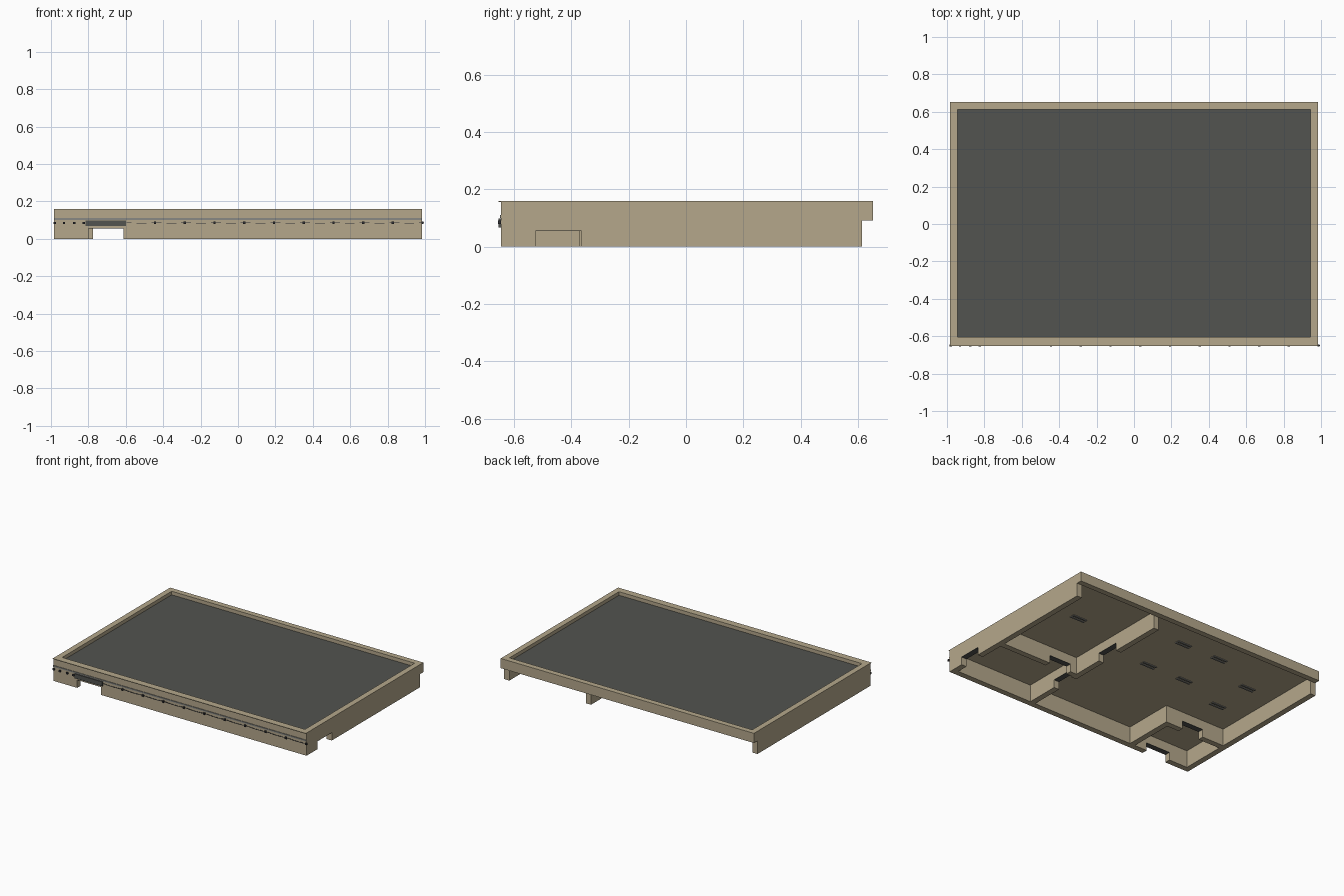
import bpy, math

if "Cube" in bpy.data.objects:
    bpy.data.objects.remove(bpy.data.objects["Cube"])


def mat(name, col):
    m = bpy.data.materials.new(name)
    m.diffuse_color = (*col, 1)
    m.use_nodes = True
    m.node_tree.nodes["Principled BSDF"].inputs["Base Color"].default_value = m.diffuse_color
    return m


TAN = mat("tan plaster", (0.46, 0.39, 0.26))
SLATE = mat("dark slate", (0.085, 0.088, 0.08))
GREY = mat("mid grey", (0.25, 0.25, 0.23))
BLACK = mat("near black", (0.03, 0.03, 0.035))


def boxes(name, spans, material):
    """One object made of several boxes, each (x0, x1, y0, y1, z0, z1)."""
    verts, faces = [], []
    for x0, x1, y0, y1, z0, z1 in spans:
        b = len(verts)
        verts += [(x, y, z) for z in (z0, z1)
                  for x, y in ((x0, y0), (x1, y0), (x1, y1), (x0, y1))]
        faces += [[b + i for i in f] for f in (
            (3, 2, 1, 0), (4, 5, 6, 7), (0, 1, 5, 4),
            (1, 2, 6, 5), (2, 3, 7, 6), (3, 0, 4, 7))]
    me = bpy.data.meshes.new(name)
    me.from_pydata(verts, [], faces)
    me.materials.append(material)
    ob = bpy.data.objects.new(name, me)
    bpy.context.collection.objects.link(ob)
    return ob


DOOR_H = 0.057
CEIL = 0.12


def wall(name, axis, start, end, side0, side1, top, doors=()):
    """Wall along an axis with doorways (a, b) and dark door heads."""
    def span(a, b, z0, z1):
        if axis == "x":
            return (a, b, side0, side1, z0, z1)
        return (side0, side1, a, b, z0, z1)
    parts, heads, at = [], [], start
    for a, b in doors:
        parts.append(span(at, a, 0, top))
        parts.append(span(a, b, DOOR_H, top))
        heads.append(span(a, b, DOOR_H - 0.002, DOOR_H))
        at = b
    parts.append(span(at, end, 0, top))
    boxes(name, parts, TAN)
    if heads:
        boxes(name + "_door_head", heads, SLATE)


# outer walls, rising past the roof as a parapet
wall("right_wall", "y", -0.645, 0.613, 0.945, 0.985, 0.16, [(-0.525, -0.365)])
wall("left_wall", "y", -0.645, 0.613, -0.985, -0.945, 0.16)
wall("front_wall", "x", -0.945, 0.945, -0.645, -0.605, 0.16, [(-0.80, -0.613)])

# beam over the open back
boxes("back_beam", [(-0.985, 0.985, 0.613, 0.652, 0.092, 0.16)], TAN)

# interior walls
wall("long_partition", "y", -0.605, 0.613, 0.31, 0.35, CEIL,
     [(-0.37, -0.20), (0.07, 0.24)])
wall("cross_partition", "x", 0.35, 0.945, -0.19, -0.15, CEIL, [(0.40, 0.57)])
wall("small_room_side", "y", -0.605, -0.247, -0.515, -0.475, CEIL)
wall("small_room_back", "x", -0.945, -0.515, -0.287, -0.247, CEIL,
     [(-0.775, -0.61)])

# ceiling and roof
boxes("ceiling", [(-0.945, 0.945, -0.605, 0.613, CEIL, 0.127)], TAN)
boxes("roof", [(-0.945, 0.945, -0.605, 0.613, 0.127, 0.135)], SLATE)

# ceiling lights: pairs of tubes
tubes = []
for x, y in ((0.66, 0.24), (-0.06, 0.415), (-0.355, 0.415), (-0.06, 0.07),
             (-0.355, 0.07), (-0.725, 0.25), (-0.725, -0.04)):
    for d in (-0.012, 0.012):
        tubes.append((x - 0.055, x + 0.055, y + d - 0.006, y + d + 0.006,
                      CEIL - 0.005, CEIL))
boxes("ceiling_lights", tubes, GREY)

# trim on the front face
boxes("front_top_lip", [(-0.985, 0.985, -0.653, -0.645, 0.156, 0.16)], TAN)
boxes("front_ledge", [(-0.985, 0.985, -0.649, -0.645, 0.10, 0.11)], GREY)
boxes("blank_sign", [(-0.815, -0.60, -0.653, -0.645, 0.067, 0.098)], SLATE)

# string of lights: sagging cable and small bulbs
cable, bulbs = [], []
for i in range(10):
    a = -0.595 + i * 0.159
    for k in range(6):
        sag = 0.004 * math.sin(math.pi * (k + 0.5) / 6)
        x0 = a + k * 0.0265
        cable.append((x0, x0 + 0.0265, -0.651, -0.648,
                      0.086 - sag, 0.0885 - sag))
    bulbs.append((a + 0.145, a + 0.157, -0.655, -0.645, 0.079, 0.092))
for x in (-0.98, -0.93, -0.875, -0.825):
    bulbs.append((x - 0.006, x + 0.006, -0.655, -0.645, 0.079, 0.091))
boxes("light_cable", cable, BLACK)
boxes("light_bulbs", bulbs, BLACK)
